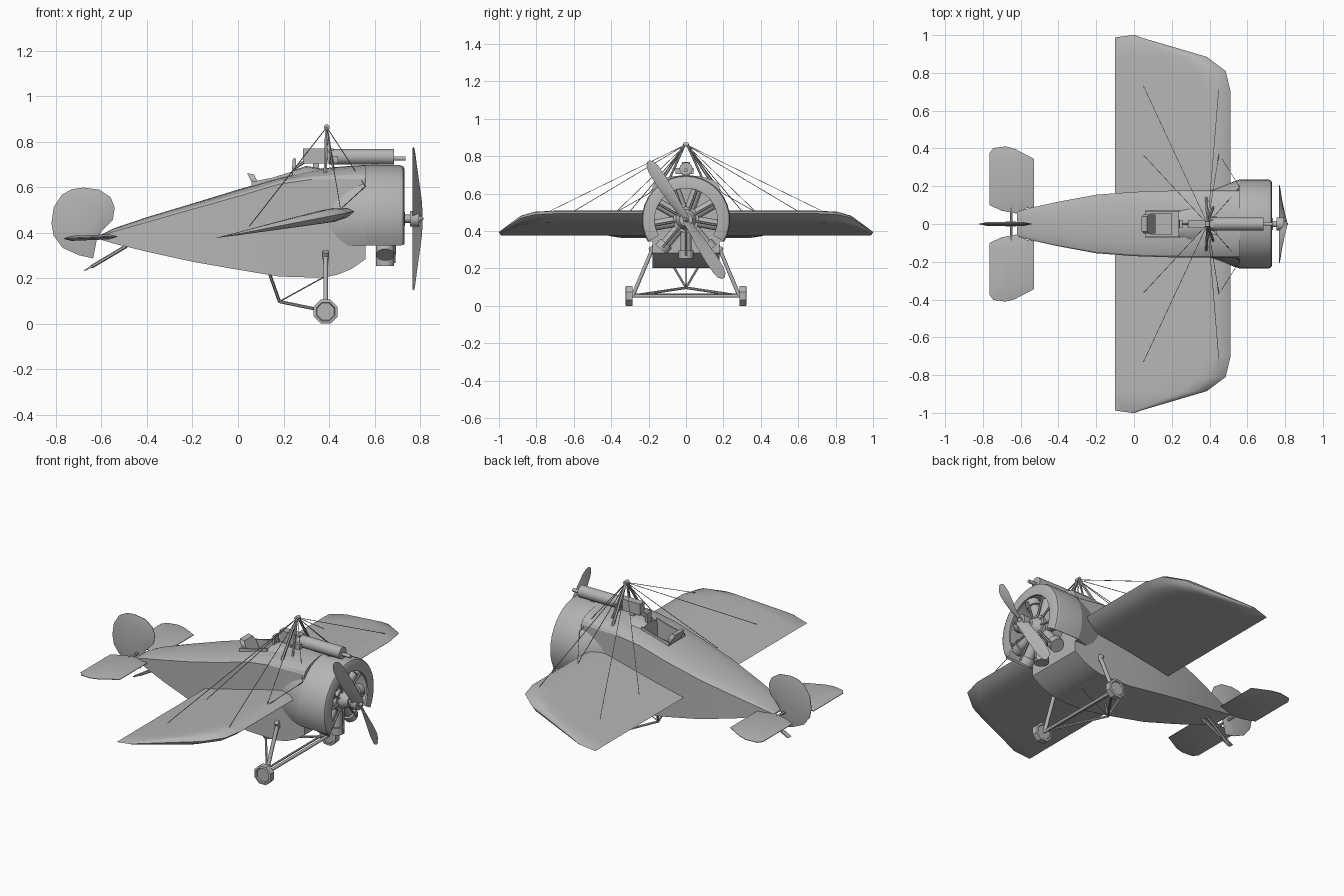
import bpy, bmesh, math
from mathutils import Vector as V

if "Cube" in bpy.data.objects:
    bpy.data.objects.remove(bpy.data.objects["Cube"])

gray = bpy.data.materials.new("plain_gray")
gray.diffuse_color = (0.46, 0.46, 0.46, 1)
gray.use_nodes = True
gray.node_tree.nodes["Principled BSDF"].inputs["Base Color"].default_value = gray.diffuse_color


def make(name, verts, faces, smooth=None):
    me = bpy.data.meshes.new(name)
    me.from_pydata([tuple(v) for v in verts], [], faces)
    bm = bmesh.new()
    bm.from_mesh(me)
    bmesh.ops.recalc_face_normals(bm, faces=bm.faces)
    bm.to_mesh(me)
    bm.free()
    me.materials.append(gray)
    ob = bpy.data.objects.new(name, me)
    bpy.context.collection.objects.link(ob)
    if smooth:
        bpy.ops.object.select_all(action='DESELECT')
        ob.select_set(True)
        bpy.context.view_layer.objects.active = ob
        bpy.ops.object.shade_smooth_by_angle(angle=math.radians(smooth))
    return ob


def loft(name, rings, smooth=None, closed=True, caps=True):
    """Skin a row of equal-length rings."""
    n = len(rings[0])
    verts = [p for r in rings for p in r]
    faces = [(i*n + j, i*n + (j+1) % n, (i+1)*n + (j+1) % n, (i+1)*n + j)
             for i in range(len(rings)-1) for j in range(n if closed else n-1)]
    if caps and closed:
        faces += [tuple(range(n)), tuple(range((len(rings)-1)*n, len(rings)*n))]
    return make(name, verts, faces, smooth)


def tube(name, a, b, r, n=8, r2=None, smooth=50):
    a, b = V(a), V(b)
    d = (b-a).normalized()
    u = d.cross(V((0, 0, 1)) if abs(d.z) < .9 else V((0, 1, 0))).normalized()
    w = d.cross(u)
    ring = lambda c, q: [c + q*(u*math.cos(2*math.pi*(k+.5)/n) + w*math.sin(2*math.pi*(k+.5)/n)) for k in range(n)]
    return loft(name, [ring(a, r), ring(b, r if r2 is None else r2)], smooth)


def box(name, lo, hi, lean=0):
    """Box, with the top shifted along x by lean."""
    ring = lambda z, s: [(lo[0]+s, lo[1], z), (hi[0]+s, lo[1], z), (hi[0]+s, hi[1], z), (lo[0]+s, hi[1], z)]
    return loft(name, [ring(lo[2], 0), ring(hi[2], lean)])


# Fuselage: flat sides and belly, arched deck (x, half width, bottom, edge, top)
stations = [(-.62, .065, .383, .387, .391), (-.55, .085, .362, .412, .426), (-.4, .118, .325, .455, .477),
            (-.2, .155, .281, .512, .537), (0, .17, .246, .568, .598), (.18, .176, .216, .622, .650),
            (.32, .178, .212, .642, .684), (.38, .178, .212, .643, .692), (.44, .178, .225, .644, .698),
            (.5, .178, .250, .645, .703), (.56, .178, .292, .646, .707)]
rings = []
for x, hw, zb, ze, zt in stations:
    arc = [(x, hw*math.cos(math.pi*k/10), ze + (zt-ze)*math.sin(math.pi*k/10)) for k in range(11)]
    rings.append([(x, -hw, zb), (x, hw, zb)] + arc)
fuselage = loft("fuselage", rings, 25)

# Cockpit opening
cutter = box("cockpit_cutter", (.06, -.07, .46), (.235, .07, .9))
cutter.hide_render = True
cutter.hide_viewport = True
cut = fuselage.modifiers.new("cockpit", 'BOOLEAN')
cut.object, cut.operation, cut.solver = cutter, 'DIFFERENCE', 'EXACT'
box("seat", (.085, -.055, .46), (.2, .055, .51))
loft("headrest", [[(x - .045*s, y*w, z) for x, y, z in
                   ((.085, -.05, .58+.09*s), (.115, -.05, .575+.09*s), (.115, .05, .575+.09*s), (.085, .05, .58+.09*s))]
                  for s, w in ((0, 1), (.75, 1), (1, .8))])
for s in (-1, 1):
    loft("cockpit_rim", [[(x, s*y, z) for y, z in ((.066, zz-.02), (.076, zz-.02), (.074, zz+.01), (.066, zz+.01))
                          for z in [z]] for x, zz in ((.06, .622), (.15, .64), (.24, .668))])
loft("cockpit_coaming", [[(x, hw*math.cos(math.pi*k/8), .64 + h*math.sin(math.pi*k/8)) for k in range(9)]
                         for x, hw, h in ((.235, .08, .04), (.3, .1, .062), (.37, .09, .05))], 40)

# Horseshoe cowling with rounded front lip
CZ, R = .47, .236
angs = [math.radians(-30 + 10*k) for k in range(25)]
arc = lambda x, r: [(x, r*math.cos(a), CZ + r*math.sin(a)) for a in angs]
loft("cowling", [arc(x, r) for x, r in ((.56, R), (.71, R), (.725, R-.005), (.731, R-.016), (.731, .168), (.72, .168),
                                        (.72, R-.012), (.56, R-.012))], 35, closed=False)
make("firewall", arc(.56, R-.002), [tuple(range(25))])

# Cheek fairings blending cowling into the fuselage sides
for s in (-1, 1):
    front = [(.56, s*R*math.cos(a), CZ + R*math.sin(a)) for a in angs[:8]]
    back = [(.56 - (abs(p[1])-.172)*2.7, s*.175, p[2]) for p in front]
    loft("cheek_fairing", [front, back], 30, closed=False)
    make("cheek_floor", [front[0], back[0], (.56, s*.175, front[0][2])], [(0, 1, 2)])

# Rotary engine
tube("crankcase", (.56, 0, CZ), (.69, 0, CZ), .07, 18)
tube("engine_nose", (.69, 0, CZ), (.735, 0, CZ), .055, 16, .03)
for k in range(9):
    a = math.radians(-90 + 40*k)
    d = V((0, math.cos(a), math.sin(a)))
    c = V((.647, 0, CZ))
    tube("engine_cylinder", c + d*.05, c + d*.165, .03, 12)
    tube("cylinder_head", c + d*.165, c + d*.207, .041, 12)
    tube("push_rod", c + d*.04 + V((.045, 0, 0)), c + d*.195 + V((.04, 0, 0)), .006, 6)

# Propeller
tube("propeller_shaft", (.72, 0, CZ), (.80, 0, CZ), .018, 10)
tube("propeller_hub", (.755, 0, CZ), (.795, 0, CZ), .036, 12)
tube("propeller_spinner", (.795, 0, CZ), (.815, 0, CZ), .018, 10, .005)
for s in (-1, 1):
    d, w, X = V((0, -.54, .84))*s, V((0, .84, .54))*s, V((1, 0, 0))
    rings = []
    for t, wh, xh in ((0, .022, .022), (.07, .022, .021), (.15, .03, .016), (.25, .034, .010),
                      (.325, .031, .006), (.355, .023, .004), (.372, .008, .003)):
        c = V((.767 + xh, 0, CZ)) + d*t
        ch, th = X*xh + w*wh, (X*wh - w*xh).normalized()*(.012 - .025*t)
        rings.append([c-ch, c-th*.4, c+ch, c+th])
    loft("propeller_blade", rings, 40)

# Wings (y, trailing x, leading x)
foil = ((0, .001), (.25, .012), (.5, .024), (.75, .034), (.86, .034), (.95, .022), (1, .002),
        (.95, -.018), (.86, -.027), (.75, -.024), (.5, -.013), (.25, -.006))
for s in (-1, 1):
    rings = []
    for y, xt, xl in ((.165, -.1, .512), (.7, -.1, .512), (.81, -.1, .485), (.885, -.1, .385),
                      (.988, -.1, .035), (1.0, -.01, .005)):
        c = xl - xt
        rings.append([(xt + c*t, s*y, .384 + (xt + c*t + .1)*.19 + h*c/.61) for t, h in foil])
    loft("wing", rings, 40)

# Tail surfaces: thin lens-shaped outlines
def lens(name, pts, normal, half):
    """Outline with a thicker inner ring on both sides."""
    pts, nv = [V(p) for p in pts], V(normal)*half
    c = sum(pts, V())/len(pts)
    inner = [c + (p-c)*.7 for p in pts]
    return loft(name, [[p+nv for p in inner], [p+nv*.15 for p in pts], [p-nv*.15 for p in pts],
                       [p-nv for p in inner]], 40)


stab = ((-.765, .10), (-.765, .375), (-.745, .402), (-.68, .411), (-.63, .398), (-.53, .345),
        (-.53, .09), (-.57, .083), (-.62, .055), (-.70, .07))
for s in (-1, 1):
    lens("tailplane", [(x, s*y, .387 + (x+.65)*.04) for x, y in stab], (0, 0, 1), .011)
rudder = ((-.82, .45), (-.81, .52), (-.775, .575), (-.73, .6), (-.68, .607), (-.61, .598), (-.56, .565), (-.542, .52),
          (-.55, .465), (-.60, .415), (-.62, .38), (-.637, .296), (-.70, .31), (-.77, .342), (-.81, .395))
lens("rudder", [(x, 0, z) for x, z in rudder], (0, 1, 0), .010)
tube("tail_post", (-.65, -.1, .387), (-.65, .1, .387), .008, 6)

# Tail skid
for s in (-1, 1):
    tube("skid_leg", (-.49, s*.02, .35), (-.645, 0, .258), .008, 6)
loft("skid_shoe", [[(-.68, s*.014, .243), (-.665, s*.014, .243), (-.625, s*.014, .266), (-.64, s*.014, .266)]
                   for s in (-1, 1)])

# Landing gear
tube("axle", (.385, -.3, .062), (.385, .3, .062), .009, 8)
tube("spreader_bar", (.365, -.275, .07), (.365, .275, .07), .006, 6)
for s in (-1, 1):
    wheel = [[(.385 + r*math.cos(math.pi*(k+.5)/4), s*y, .062 + r*math.sin(math.pi*(k+.5)/4)) for k in range(8)]
             for y, r in ((.29, .04), (.285, .044), (.287, .057), (.322, .057), (.324, .044), (.317, .04))]
    loft("wheel", wheel)
    tube("gear_strut", (.385, s*.172, .33), (.385, s*.285, .062), .011, 8)
    tube("gear_strut_fitting", (.385, s*.17, .29), (.385, s*.19, .325), .014, 8)
    tube("rear_gear_leg", (.14, s*.07, .225), (.182, 0, .106), .007, 6)
    tube("gear_radius_rod", (.182, 0, .106), (.385, s*.28, .064), .007, 6)
tube("gear_center_leg", (.38, 0, .215), (.182, 0, .106), .003, 5)

# Machine gun on the deck
tube("gun_jacket", (.40, 0, .742), (.685, 0, .742), .035, 12)
tube("gun_barrel", (.68, 0, .735), (.737, 0, .735), .010, 8)
box("gun_receiver", (.285, -.021, .712), (.42, .021, .779))
box("gun_feed", (.405, -.055, .715), (.44, .04, .745))
box("gun_front_mount", (.59, -.012, .69), (.615, .012, .72))
box("gun_rear_mount", (.33, -.014, .67), (.355, .014, .72))
box("gun_grip", (.235, -.02, .665), (.25, .02, .735), .006)
tube("gun_grip_arm", (.245, 0, .69), (.30, 0, .725), .007, 6)

# Rigging pylon
apex = (.39, 0, .872)
tube("pylon_cap", (.39, -.014, .872), (.39, .014, .872), .012, 8)
for s in (-1, 1):
    tube("pylon_leg", (.39, s*.006, .872), (.383, s*.14, .665), .008, 6)
    tube("pylon_front_leg", (.39, s*.006, .872), (.42, s*.09, .685), .006, 6)
    # Rigging wires
    for x, y, z in ((.05, .73, .437), (.05, .365, .437), (.45, .73, .515), (.45, .37, .515), (.56, .195, .612)):
        tube("rigging_wire", apex, (x, s*y, z), .002, 4)
    tube("rigging_wire", (.56, s*.195, .612), (.45, s*.37, .512), .002, 4)

# Rest on the floor
low = min((o.matrix_world @ v.co).z for o in bpy.data.objects if o.name.startswith("wheel") for v in o.data.vertices)
for o in bpy.data.objects:
    o.location.z -= low
